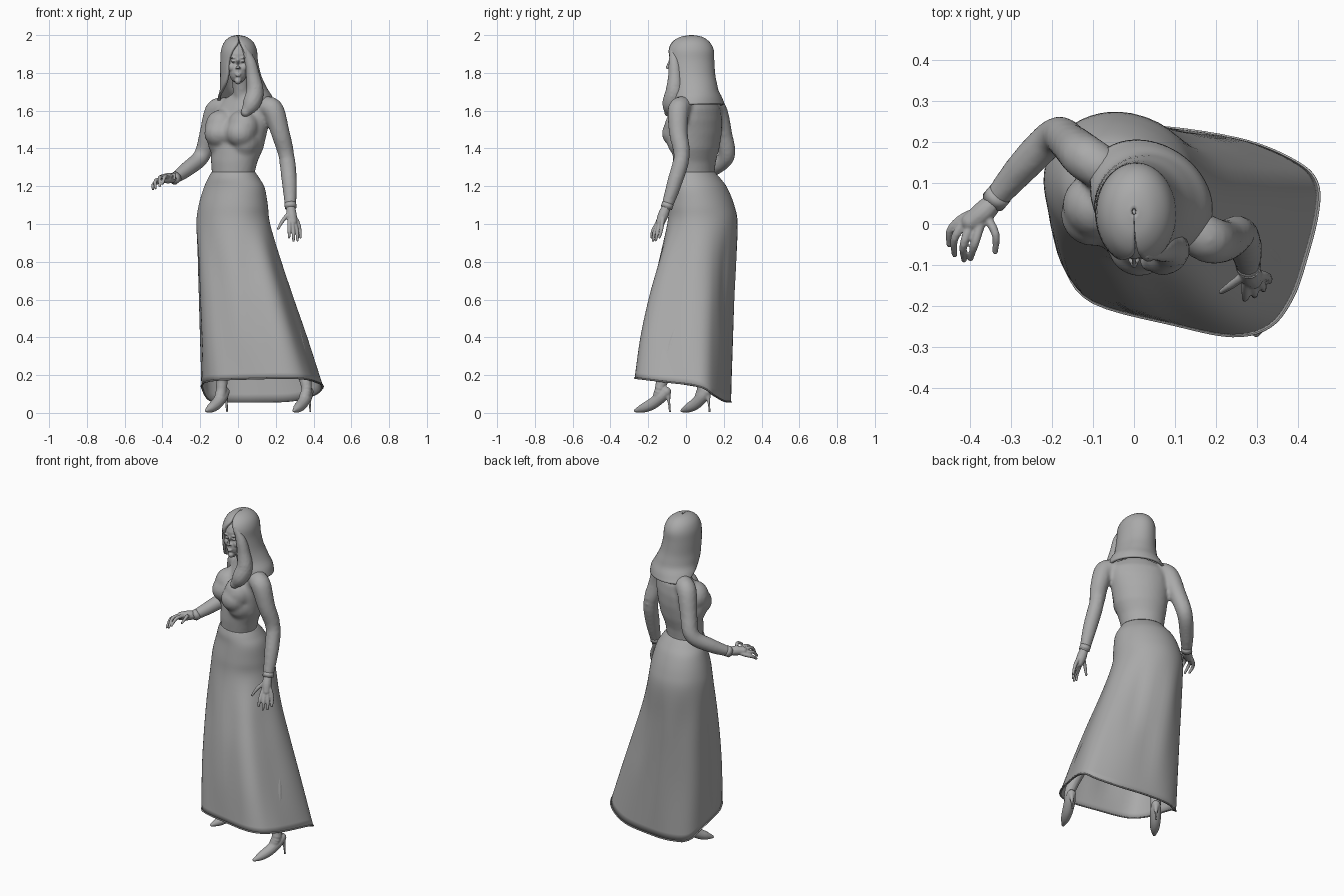
import bpy, bmesh, math
from mathutils import Vector, Matrix

cube = bpy.data.objects.get("Cube")
if cube:
    bpy.data.objects.remove(cube)

grey = bpy.data.materials.new("plain_grey")
grey.use_nodes = True
COLOUR = (0.4, 0.4, 0.4, 1)
grey.diffuse_color = COLOUR
grey.node_tree.nodes["Principled BSDF"].inputs["Base Color"].default_value = COLOUR

YAW = -0.575                       # the torso is turned to its right
LEFT = Vector((math.cos(YAW), math.sin(YAW), 0))
FRONT = Vector((math.sin(YAW), -math.cos(YAW), 0))


def catmull(keys, steps, closed=False):
    """Smooth list of vectors through the key vectors."""
    n, out = len(keys), []
    pick = (lambda i: keys[i % n]) if closed else (lambda i: keys[max(0, min(n - 1, i))])
    for i in range(n if closed else n - 1):
        a, b, c, d = (pick(i + k) for k in (-1, 0, 1, 2))
        for s in range(steps):
            t = s / steps
            out.append(0.5 * (2 * b + (c - a) * t + (2 * a - 5 * b + 4 * c - d) * t * t
                              + (3 * b - a - 3 * c + d) * t ** 3))
    if not closed:
        out.append(keys[-1].copy())
    return out


def loft(bm, rings, closed=True, caps=True):
    rows = [[bm.verts.new(p) for p in r] for r in rings]
    n = len(rows[0])
    for a, b in zip(rows, rows[1:]):
        for i in range(n if closed else n - 1):
            j = (i + 1) % n
            bm.faces.new((a[i], a[j], b[j], b[i]))
    if caps:
        bm.faces.new(rows[0][::-1])
        bm.faces.new(rows[-1])


def circle(n):
    return [Vector((math.cos(math.tau * k / n), math.sin(math.tau * k / n), 0)) for k in range(n)]


def ball(bm, centre, radii, yaw=0):
    m = Matrix.Translation(centre) @ Matrix.Rotation(yaw, 4, 'Z') @ Matrix.Diagonal((*radii, 1))
    tilts = [.12 + (math.pi - .24) * k / 9 for k in range(10)]
    loft(bm, [[m @ (p * math.sin(t) + Vector((0, 0, math.cos(t)))) for p in circle(16)]
              for t in tilts])


def tube(bm, keys, steps=5, n=12):
    """Round limb through (x, y, z, radius) keys, with rounded ends."""
    path = catmull([Vector(k) for k in keys], steps)
    rings = []
    for i, p in enumerate(path):
        d = (path[min(i + 1, len(path) - 1)] - path[max(i - 1, 0)]).xyz
        q = d.to_track_quat('Z', 'Y')
        rings.append([p.xyz + q @ c * p.w for c in circle(n)])
    loft(bm, rings)
    for p in (path[0], path[-1]):
        ball(bm, p.xyz, (p.w,) * 3)


def ellipse(z, cx, cy, ru, rf):
    return [Vector((cx, cy, z)) + LEFT * ru * p.x - FRONT * rf * p.y for p in circle(32)]


def finish(bm, name, voxel=0, relax=0, thick=0):
    bmesh.ops.recalc_face_normals(bm, faces=bm.faces)
    mesh = bpy.data.meshes.new(name)
    bm.to_mesh(mesh)
    bm.free()
    mesh.materials.append(grey)
    mesh.shade_smooth()
    ob = bpy.data.objects.new(name, mesh)
    bpy.context.collection.objects.link(ob)
    if voxel:
        m = ob.modifiers.new("fuse", 'REMESH')
        m.mode, m.voxel_size, m.use_smooth_shade = 'VOXEL', voxel, True
        m = ob.modifiers.new("relax", 'SMOOTH')
        m.factor, m.iterations = 0.5, relax
    if thick:
        m = ob.modifiers.new("cloth", 'SOLIDIFY')
        m.thickness, m.offset = thick, -1


# Upper body: torso, bust, neck and sleeved arms fused together
bm = bmesh.new()
torso = [(1.18, -.025, .06, .12, .10), (1.27, -.025, .045, .119, .1),
         (1.33, -.02, .045, .13, .105), (1.4, -.005, .052, .149, .114),
         (1.48, .005, .06, .16, .114), (1.55, .02, .065, .167, .104),
         (1.61, .03, .066, .165, .09), (1.66, .03, .063, .12, .066),
         (1.69, .028, .055, .055, .05)]
loft(bm, catmull_rings := [ellipse(*r) for r in torso])
chest = Vector((0, .055, 1.48))
for side in (-1, 1):
    ball(bm, chest + LEFT * side * .068 + FRONT * .08, (.079, .08, .075), YAW)
    ball(bm, chest + LEFT * side * .07 + FRONT * .06 + Vector((0, 0, .035)), (.085, .08, .09), YAW)
    ball(bm, chest + LEFT * side * .075 + FRONT * .04 - Vector((0, 0, .04)), (.075, .085, .09), YAW)
ball(bm, chest + FRONT * .06, (.07, .077, .075), YAW)
tube(bm, [(.03, .06, 1.6, .055), (.02, .04, 1.7, .048), (.008, .015, 1.79, .046)])
tube(bm, [(-.085, .14, 1.618, .056), (-.122, .165, 1.595, .057), (-.155, .195, 1.48, .05),
          (-.192, .215, 1.36, .045), (-.27, .14, 1.29, .041), (-.338, .06, 1.24, .03)])
tube(bm, [(.15, -.02, 1.622, .056), (.188, -.04, 1.6, .058), (.225, -.04, 1.48, .05),
          (.257, -.022, 1.36, .045), (.272, -.06, 1.22, .041), (.278, -.1, 1.095, .031)])
finish(bm, "upper_body", .01, 7)

# Cuffs
for name, a, b in (("right_cuff", (-.325, .075, 1.25), (-.343, .054, 1.236)),
                   ("left_cuff", (.277, -.095, 1.11), (.279, -.104, 1.085))):
    a, b = Vector(a), Vector(b)
    turn = (b - a).to_track_quat('Z', 'Y')
    bm = bmesh.new()
    loft(bm, [[p + turn @ c * .031 for c in circle(20)] for p in (a, b)])
    finish(bm, name)

# Hands: palm, four fingers and a thumb, each finger as base, knuckle and tip
hands = {
    "right_hand": [[(-.335, .062, 1.242), (-.365, .03, 1.243), (-.397, .005, 1.24)],
                   [(-.375, -.005, 1.25), (-.388, -.05, 1.25), (-.398, -.085, 1.215)],
                   [(-.395, -.0, 1.245), (-.415, -.05, 1.245), (-.414, -.088, 1.2)],
                   [(-.41, .005, 1.235), (-.437, -.035, 1.228), (-.437, -.075, 1.19)],
                   [(-.415, .015, 1.225), (-.447, -.015, 1.21), (-.45, -.05, 1.185)],
                   [(-.36, .02, 1.245), (-.337, -.025, 1.262), (-.338, -.068, 1.24)]],
    "left_hand": [[(.278, -.1, 1.1), (.283, -.12, 1.05), (.29, -.135, 1.01)],
                  [(.312, -.125, 1.015), (.327, -.13, .97), (.33, -.14, .93)],
                  [(.3, -.138, 1.005), (.313, -.152, .955), (.315, -.16, .914)],
                  [(.287, -.145, 1.005), (.293, -.167, .955), (.294, -.175, .912)],
                  [(.273, -.148, 1.01), (.272, -.175, .965), (.27, -.183, .93)],
                  [(.27, -.125, 1.055), (.235, -.15, 1.015), (.213, -.165, .975)]]}
for name, (palm, *fingers) in hands.items():
    bm = bmesh.new()
    tube(bm, [(*p, r) for p, r in zip(palm, (.022, .028, .024))])
    for f in fingers:
        tube(bm, [(*palm[1], .016)] + [(*p, r) for p, r in zip(f, (.012, .01, .007))], 4, 10)
    finish(bm, name, .004, 2)

# Skirt: hip rings blended into a wide, swept hem that dips at the back
hem_xy = [(-.19, .1), (-.19, 0), (-.17, -.1), (-.1, -.19), (.1, -.245), (.24, -.272), (.33, -.25),
          (.385, -.18), (.42, -.08), (.447, .03), (.445, .1), (.4, .148), (.28, .2), (.1, .232),
          (-.05, .235), (-.15, .19)]


def hem_height(y):
    dip = max(0, min(1, (y - .06) / .15))
    return .185 - .12 * (y + .28) - .065 * dip * dip * (3 - 2 * dip)


hem = catmull([Vector((x, y, hem_height(y))) for x, y in hem_xy], 5, True)
angles = [math.atan2(p.y, p.x - .1) for p in hem]


def hip_ring(z, cx, cy, ru, rf):
    return [Vector((cx, cy, z)) + LEFT * ru * math.cos(a - YAW) - FRONT * rf * math.sin(a - YAW)
            for a in angles]


hips = [hip_ring(*r) for r in ((1.275, -.025, .045, .121, .102), (1.24, -.022, .055, .143, .122),
                               (1.19, -.02, .07, .17, .14), (1.1, -.025, .083, .19, .165),
                               (1.0, -.025, .087, .201, .18))]


def blend(z, tx, ty, valley):
    """Ring between hips and hem with soft folds and one deep valley behind the left leg."""
    ring = []
    for h, e, a in zip(hips[-1], hem, angles):
        fold = .005 * math.cos(7 * a) - valley * math.exp(-((a - .85) / .25) ** 2)
        ring.append(Vector((h.x + (e.x - h.x) * tx + fold * math.cos(a),
                            h.y + (e.y - h.y) * ty + fold * math.sin(a),
                            z + (e.z - .12) * tx * .5)))
    return ring


keys = hips + [blend(.8, .2, .3, .02), blend(.6, .44, .59, .02), blend(.38, .71, .83, .01), hem]
columns = [catmull([ring[i] for ring in keys], 5) for i in range(len(hem))]
bm = bmesh.new()
loft(bm, list(zip(*columns)), caps=False)
finish(bm, "skirt", thick=.008)

# Rolled edge along the hem
curve = bpy.data.curves.new("hem_edge", 'CURVE')
curve.dimensions, curve.bevel_depth, curve.bevel_resolution = '3D', .004, 2
spline = curve.splines.new('POLY')
spline.points.add(len(hem) - 1)
for point, p in zip(spline.points, hem):
    point.co = (*p, 1)
spline.use_cyclic_u = True
curve.materials.append(grey)
bpy.context.collection.objects.link(bpy.data.objects.new("hem_edge", curve))

# Legs with pointed stiletto shoes
for name, toe, heel, knee in (("left_leg", (.295, -.272), (.383, -.085), (.25, 0)),
                              ("right_leg", (-.17, -.025), (-.058, .125), (-.08, .08))):
    toe, heel, knee = Vector(toe), Vector(heel), Vector(knee)
    at = lambda s, z, r: (*toe.lerp(heel, s), z, r)
    bm = bmesh.new()
    tube(bm, [at(.03, .012, .01), at(.25, .026, .025), at(.5, .048, .031),
              at(.75, .085, .032), at(.9, .112, .026)])
    tube(bm, [at(.93, .105, .018), at(.97, .06, .008), at(1, .006, .006)])
    ankle = toe.lerp(heel, .75)
    calf = ankle.lerp(knee, .5)
    tube(bm, [at(.68, .09, .03), (*ankle, .15, .03), (*calf, .36, .048), (*knee, .55, .048)])
    finish(bm, name, .005, 2)

# Head with simple features
bm = bmesh.new()
ball(bm, (0, .01, 1.885), (.073, .097, .093))
ball(bm, (0, -.032, 1.81), (.049, .053, .066))
ball(bm, (0, -.066, 1.757), (.018, .02, .018))
tube(bm, [(0, -.084, 1.872, .005), (0, -.093, 1.848, .006), (0, -.1, 1.828, .008)])
for z, w in ((1.793, .016), (1.785, .014)):
    ball(bm, (0, -.083, z), (w, .009, .005))
for side in (-1, 1):
    ball(bm, (side * .026, -.079, 1.86), (.012, .008, .005))
    ball(bm, (side * .027, -.079, 1.88), (.018, .009, .004))
    ball(bm, (side * .008, -.087, 1.826), (.007, .008, .005))
    ball(bm, (side * .03, -.05, 1.83), (.024, .03, .028))
finish(bm, "head", .004, 3)

# Hair: shell open around the face (z, centre, radii, turn, right gap, left gap)
hair = [(2.0, 0, .03, .006, .008, 0, .02, .02), (1.99, .002, .028, .045, .06, 0, .02, .02),
        (1.962, .004, .026, .078, .1, 0, .05, .1), (1.92, .005, .025, .095, .122, 0, .38, .3),
        (1.86, .006, .025, .1, .125, 0, .62, .5), (1.79, .014, .03, .108, .125, .05, .65, .5),
        (1.73, .026, .042, .122, .125, .2, .75, .5), (1.68, .037, .055, .145, .128, .45, 1.1, .6),
        (1.635, .038, .065, .163, .13, .575, 1.45, 1.0)]
columns = []
for k in range(41):
    line = []
    for z, cx, cy, rx, ry, turn, gr, gl in hair:
        a = gr + (math.tau - gr - gl) * k / 40
        p = Matrix.Rotation(-turn, 3, 'Z') @ Vector((-rx * math.sin(a), -ry * math.cos(a), 0))
        line.append(p + Vector((cx, cy, z)))
    columns.append(catmull(line, 4))
bm = bmesh.new()
loft(bm, list(zip(*columns)), closed=False, caps=False)
finish(bm, "hair", thick=.014)

# Long lock falling over the left side of the chest
bm = bmesh.new()
tube(bm, [(.03, -.072, 1.94, .014), (.064, -.062, 1.86, .03), (.08, -.058, 1.78, .038),
          (.09, -.062, 1.7, .048), (.07, -.08, 1.635, .047), (.04, -.09, 1.592, .026)])
finish(bm, "front_lock", .007, 4)
